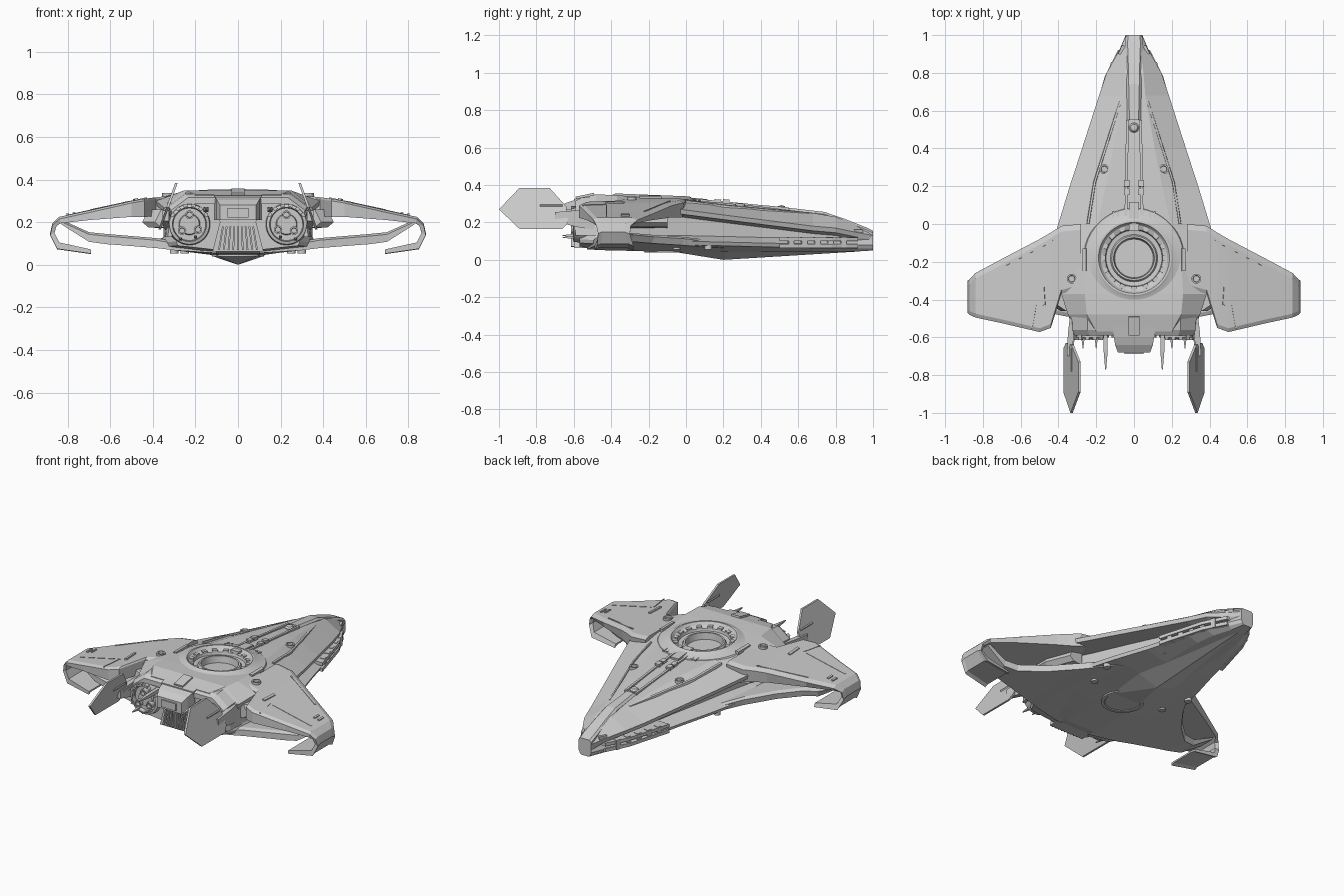
import bpy, bmesh, math
from mathutils import Matrix, Vector


def make(name, verts, faces, mirror=False, smooth=False):
    me = bpy.data.meshes.new(name)
    me.from_pydata([tuple(v) for v in verts], [], faces)
    bm = bmesh.new()
    bm.from_mesh(me)
    bmesh.ops.remove_doubles(bm, verts=bm.verts, dist=1e-5)
    bmesh.ops.recalc_face_normals(bm, faces=bm.faces)
    bm.to_mesh(me)
    bm.free()
    ob = bpy.data.objects.new(name, me)
    bpy.context.collection.objects.link(ob)
    if mirror:
        ob.modifiers.new("mirror", 'MIRROR').use_mirror_merge = False
    if smooth:
        bpy.ops.object.select_all(action='DESELECT')
        ob.select_set(True)
        bpy.context.view_layer.objects.active = ob
        bpy.ops.object.shade_smooth_by_angle(angle=math.radians(30))
    return ob


def loft(name, sections, mirror=False):
    n, m = len(sections[0]), len(sections)
    faces = [(i * n + j, i * n + (j + 1) % n, (i + 1) * n + (j + 1) % n, (i + 1) * n + j)
             for i in range(m - 1) for j in range(n)]
    faces += [tuple(range(n)), tuple(range((m - 1) * n, m * n))]
    return make(name, [p for s in sections for p in s], faces, mirror)


def lathe(name, profile, centre, axis='Z', mirror=False, steps=48):
    # profile is (radius, distance along axis); axis is Z or B (backwards, -y)
    verts, faces, n = [], [], len(profile)
    c = Vector(centre)
    for i in range(steps):
        a = 2 * math.pi * i / steps
        for r, h in profile:
            u, v = r * math.cos(a), r * math.sin(a)
            verts.append(c + (Vector((u, v, h)) if axis == 'Z' else Vector((u, -h, v))))
        for j in range(n - 1):
            k = (i + 1) % steps
            faces.append((i * n + j, k * n + j, k * n + j + 1, i * n + j + 1))
    return make(name, verts, faces, mirror, True)


def box(name, centre, size, rot=(0, 0, 0), mirror=False):
    m = Matrix.Translation(centre)
    for a, ax in zip(rot, 'XYZ'):
        m = m @ Matrix.Rotation(math.radians(a), 4, ax)
    pts = [[m @ Vector((sx * size[0] / 2, sy * size[1] / 2, z * size[2] / 2))
            for sx, sy in ((-1, -1), (1, -1), (1, 1), (-1, 1))] for z in (-1, 1)]
    return loft(name, pts, mirror)


# Main hull: deck, recessed side channel, lower lip and belly
# y, crown x, crown z, edge x, edge z, recess x, lip x, lip z, belly z
stations = [
    (1.0, .025, .15, .042, .13, .038, .044, .08, .05),
    (.92, .035, .185, .078, .145, .055, .078, .08, .045),
    (.8, .05, .23, .145, .17, .09, .14, .085, .045),
    (.68, .06, .25, .185, .18, .115, .175, .085, .044),
    (.4, .11, .285, .275, .215, .17, .25, .09, .043),
    (.2, .15, .305, .34, .24, .22, .31, .095, .043),
    (-.03, .2, .322, .41, .27, .27, .37, .1, .043),
    (-.2, .25, .333, .43, .295, .31, .40, .1, .045),
    (-.37, .26, .345, .385, .30, .35, .37, .1, .05),
    (-.48, .25, .35, .35, .27, .335, .34, .105, .052),
    (-.57, .2, .33, .30, .26, .28, .29, .11, .07)]
rings = []
for y, xc, zc, xe, ze, xr, xl, zl, zb in stations:
    half = [(xc, zc), (xe, ze), (xe - .006, ze - .025), (xr, ze - .04), (xr, zl + .03),
            (xl, zl), (xl - .008, zl - .02), (min(.1, xl * .6), zb)]
    rings.append([(x, y, z) for x, z in half] + [(-x, y, z) for x, z in reversed(half)])
hull = loft("hull", rings)
cutter = lathe("ring_well_cutter", [(0, .2), (.185, .2), (.185, .5), (0, .5)], (0, -.18, 0))
cutter.hide_render = True
cutter.hide_viewport = True
cut = hull.modifiers.new("ring_well", 'BOOLEAN')
cut.object, cut.solver = cutter, 'EXACT'

# Round deck plate with sunken ring well, tilted to follow the deck
ring_parts = [lathe("deck_ring", [
    (.29, .295), (.262, .334), (.21, .345), (.198, .352), (.188, .352), (.176, .335), (.152, .325),
    (.148, .31), (.125, .307), (.118, .32), (.108, .32), (.102, .28), (0, .28)], (0, -.18, -.012))]
for i in range(16):
    a = 2 * math.pi * i / 16
    ring_parts.append(box("ring_clamp", (.162 * math.cos(a), -.18 + .162 * math.sin(a), .318),
                          (.022, .03, .014), (0, 0, math.degrees(a))))
for ob in ring_parts:
    ob.rotation_euler.x = math.radians(-2.3)
    ob.location.y = -.013

# Belly keel and round belly hatch
make("keel", [(0, .2, 0), (.1, -.08, .045), (-.1, -.08, .045), (.13, .2, .044), (-.13, .2, .044),
              (0, .93, .045)],
     [(0, 1, 2), (0, 3, 1), (0, 2, 4), (0, 5, 3), (0, 4, 5), (1, 3, 5, 4, 2)])
lathe("belly_hatch", [(.122, .06), (.122, .038), (.105, .038), (.1, .042), (0, .042)], (0, -.1, 0))


# Wings with down-curled tips: x, leading y, trailing y, top z, thickness offset (dx, dz)
def wing_sections(rows):
    return [[(x, yl, z - .012), (x, yl - .03, z), (x, yt + .02, z), (x, yt, z - .01),
             (x + dx, yt, z + dz), (x + dx, yl - .01, z + dz)] for x, yl, yt, z, dx, dz in rows]


loft("wing", wing_sections([
    (.28, .0, -.34, .328, 0, -.08), (.385, -.01, -.37, .317, 0, -.09),
    (.44, -.045, -.55, .31, 0, -.085), (.5, -.08, -.572, .3, 0, -.075),
    (.7, -.185, -.525, .255, 0, -.045),
    (.84, -.26, -.495, .225, -.008, -.03), (.872, -.295, -.48, .195, -.02, -.012),
    (.882, -.3, -.47, .15, -.02, .0), (.85, -.28, -.475, .085, -.01, .02),
    (.69, -.28, -.49, .062, 0, .01)]), True)
# Lower delta plate with a strut rising to meet each wing tip
loft("lower_wing_brace", wing_sections([
    (.1, .4, -.53, .095, 0, -.04), (.3, .12, -.5, .11, 0, -.042), (.38, -.01, -.485, .125, 0, -.047),
    (.5, -.17, -.46, .135, 0, -.047), (.62, -.28, -.435, .145, 0, -.048),
    (.7, -.3, -.42, .153, 0, -.045), (.83, -.29, -.4, .212, 0, -.022)]), True)
# Side pod under each wing root
loft("root_pod", [[(.3, y, .17), (x, y, .175), (x + .03, y, .2), (x, y, .26), (.3, y, .26)]
                  for y, x in ((-.1, .36), (-.25, .42), (-.42, .42), (-.46, .36))], True)

# Wing details: flap seams, vents, round ports
box("wing_vent", (.48, -.38, .304), (.016, .1, .014), (0, 12, -4), True)
for x in (.77, .8):
    box("tip_vent", (x, -.325, .242 - (x - .77) * .2), (.012, .045, .01), (0, 12, 0), True)
box("flap_seam", (.67, -.425, .261), (.28, .006, .006), (0, 12.5, 0), True)
box("flap_seam_side", (.53, -.49, .293), (.006, .13, .006), (0, 12, 10), True)
box("leading_seam", (.56, -.155, .286), (.3, .008, .006), (0, 12, -27), True)
for x, y, z in ((.157, .29, .288), (.33, -.29, .324)):
    lathe("deck_port", [(.026, -.02), (.026, .012), (.018, .012), (.016, .002), (0, .002)],
          (x, y, z), mirror=True, steps=20)
for x, y in ((.25, -.05), (.3, .12), (.14, .45)):
    lathe("belly_port", [(.02, .02), (.02, -.006), (0, -.006)], (x, y, .06), mirror=True, steps=16)

# Nose spine, deck slot rails and small deck machinery
loft("nose_spine", [[(-w, y, z - .08), (w, y, z - .08), (w, y, z - .012), (w - .012, y, z),
                     (-w + .012, y, z), (-w, y, z - .012)] for y, w, z in
                    ((1.0, .043, .155), (.96, .046, .175), (.84, .042, .222), (.74, .04, .256),
                     (.55, .036, .278))])
loft("slot_rail", [[(x, y, z - .04), (x + .014, y, z - .04), (x + .014, y, z), (x, y, z)]
                   for x, y, z in ((.028, .55, .28), (.03, .4, .293), (.034, .2, .313),
                                   (.036, 0, .331))], True)
lathe("slot_dome", [(.026, -.02), (.026, .005), (.018, .015), (0, .02)], (0, .51, .272), steps=20)
for y in (.17, .215):
    box("slot_machinery", (.038, y, .31), (.03, .035, .026), (-5, 0, 0), True)
box("slot_cover", (0, .04, .324), (.055, .15, .014), (-5, 0, 0))
for x in (.085, .11):
    box("deck_vent", (x, .05, .32), (.01, .035, .01), (-5, 0, 0), True)
loft("deck_strake", [[(x, y, z - .02), (x + .018, y, z - .024), (x + .014, y, z), (x + .003, y, z + .004)]
                     for x, y, z in ((.06, .66, .25), (.2, .22, .29), (.235, .0, .316))], True)
box("side_clamp", (.262, -.19, .332), (.02, .12, .02), (0, 8, 0), True)
box("rear_deck_latch", (0, -.54, .341), (.06, .1, .014), (12, 0, 0))

# Equipment rails low on the nose sides
for lo, hi in ((.064, .085), (.1, .12)):
    loft("nose_rail", [[(x - .08, y, lo), (x, y, lo), (x, y, hi), (x - .08, y, hi)]
                       for x, y in ((.235, .5), (.155, .78), (.085, .92))], True)
for i in range(5):
    y = .56 + .07 * i
    box("rail_block", (.198 - (y - .56) * .31, y, .093), (.03, .03, .06), (0, 0, 16), True)
box("nose_sensor", (.064, .92, .15), (.02, .05, .025), (0, 0, 25), True)
box("nose_mouth", (0, .99, .1), (.06, .02, .035))

# Engines
lathe("engine", [(0, .3), (.098, .3), (.1, .55), (.094, .6), (.08, .605), (.076, .58), (.05, .58),
                 (.046, .592), (0, .592)], (.228, 0, .19), 'B', True)
for dx, dz in ((-.04, -.025), (.035, -.03), (0, .045)):
    lathe("engine_nozzle", [(.02, .57), (.02, .615), (.013, .615), (.012, .595), (0, .595)],
          (.228 + dx, 0, .19 + dz), 'B', True, 16)
for i in range(6):
    a = math.radians(30 + 24 * i)
    box("engine_lug", (.228 + .09 * math.cos(a), -.6, .19 + .09 * math.sin(a)), (.02, .03, .014),
        (0, 90 - math.degrees(a), 0), True)
# Hood over each engine
loft("engine_hood", [[(.1, y, z), (.25 - d, y, z), (.33 - d, y, z - .06), (.345 - d, y, .13),
                      (.325 - d, y, .13), (.31 - d, y, z - .07), (.24 - d, y, z - .03), (.1, y, z - .03)]
                     for y, z, d in ((-.45, .345, 0), (-.56, .332, .005), (-.59, .315, .015))], True)

# Central tail block with grille
loft("tail_block", [[(-wt, y, zt), (wt, y, zt), (.085, y, .2), (.12, y, .062), (-.12, y, .062),
                     (-.085, y, .2)] for y, wt, zt in ((-.48, .12, .348), (-.6, .11, .325))])
loft("tail_lip", [[(-.1 * s, y, z), (.1 * s, y, z), (.1 * s, y, .21), (-.1 * s, y, .21)]
                  for y, s, z in ((-.58, 1.1, .325), (-.64, 1, .305), (-.68, .85, .28))])
box("tail_panel", (0, -.682, .245), (.1, .012, .045))
for i in range(9):
    x = -.08 + .02 * i
    box("grille_slat", (x, -.605, .125), (.008, .02, .11), (0, -x * 120, 0))

# Tail spikes
for x, y0, y1, z, w in ((.15, -.57, -.77, .26, .022), (.2, -.57, -.66, .13, .014),
                        (.27, -.57, -.66, .12, .014), (.325, -.5, -.67, .24, .026)):
    loft("tail_spike", [[(x - s, y, z - s), (x + s, y, z - s), (x + s, y, z + s), (x - s, y, z + s)]
                        for y, s in ((y0, w / 2), ((y0 + y1) / 2, w / 2), (y1, w / 8))], True)

# Tail fins leaning inward, carried on short arms
fin = [(-1.0, .27), (-.89, .385), (-.73, .385), (-.64, .285), (-.63, .2), (-.66, .165), (-.89, .165)]
loft("tail_fin", [[(.283 + (.385 - z) * .36 + d, y, z) for y, z in fin] for d in (0, .012)], True)
box("fin_rib", (.323, -.72, .29), (.02, .12, .012), (0, 20, 0), True)
loft("fin_arm", [[(x - .015, y, z - h), (x + .015, y, z - h), (x + .015, y, z + h), (x - .015, y, z + h)]
                 for x, y, z, h in ((.32, -.46, .215, .06), (.335, -.58, .22, .045),
                                    (.34, -.7, .23, .025))], True)
